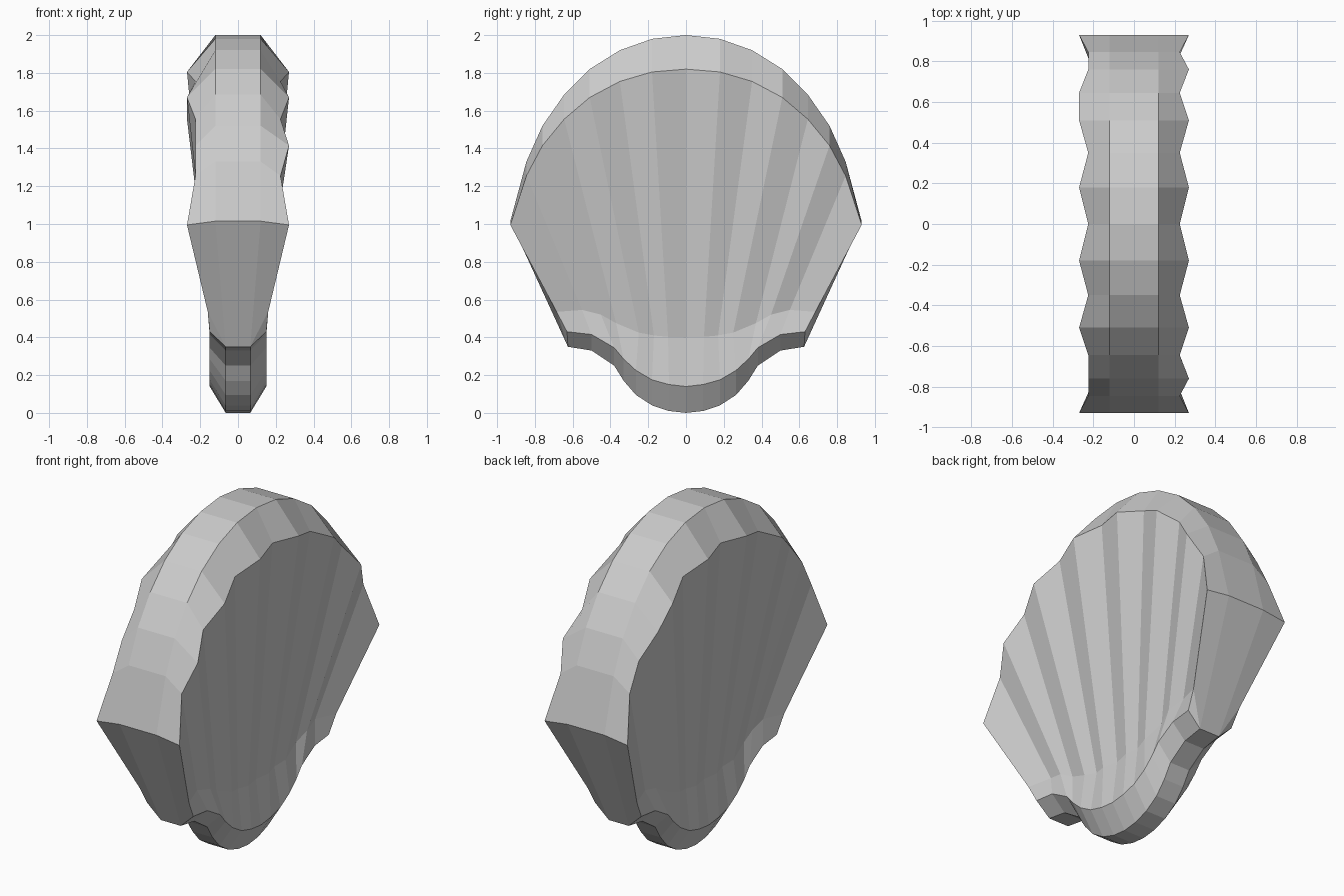
import bpy, bmesh

if "Cube" in bpy.data.objects:
    bpy.data.objects.remove(bpy.data.objects["Cube"])

# Half profiles from the centre rib to the edge rib, as (y, z)
OUTER = [(0, 2), (.18, 1.98), (.35, 1.92), (.51, 1.82), (.645, 1.685), (.76, 1.52), (.845, 1.33), (.93, 1.015)]
RIM = [(0, 1.82), (.18, 1.805), (.35, 1.755), (.51, 1.67), (.645, 1.555), (.76, 1.415), (.845, 1.255), (.93, .995)]
ROOT = [(0, .4), (.095, .403), (.17, .41), (.25, .425), (.37, .475), (.45, .52), (.55, .545), (.685, .535)]
LIP = [(0, .14), (.09, .15), (.18, .175), (.265, .225), (.33, .285), (.38, .345), (.5, .415), (.63, .43)]
BASE = [(0, 0), (.09, .01), (.18, .04), (.265, .095), (.33, .17), (.38, .25), (.5, .33), (.625, .35)]
LEFT_EXCEPTIONS = {4: True, 5: False, -5: False}   # irregular ribs on the left face


def half_section(col, side):
    """Points of one rib line, from the outer rim down to the base."""
    i, s = abs(col), (-1 if col < 0 else 1)
    ridge = i % 2 == 1
    if side < 0:
        ridge = LEFT_EXCEPTIONS.get(col, ridge)
    root_x = .16 if i == 7 else (.135 if ridge else .118)
    widths = (.12, .27 if ridge else .225, root_x, .15, .065)
    return [(side * w, s * ring[i][0], ring[i][1])
            for w, ring in zip(widths, (OUTER, RIM, ROOT, LIP, BASE))]


# Ribbed scallop body: closed sections joined from one edge to the other
bm = bmesh.new()
sections = []
for col in range(-7, 8):
    pts = half_section(col, 1) + half_section(col, -1)[::-1]
    sections.append([bm.verts.new(p) for p in pts])
for a, b in zip(sections, sections[1:]):
    for k in range(10):
        n = (k + 1) % 10
        bm.faces.new((a[k], a[n], b[n], b[k]))

# End panels at the two side edges
for s in (sections[0], sections[-1]):
    bm.faces.new((s[0], s[4], s[5], s[9]))
    for o, r, t, l, b in ((0, 1, 2, 3, 4), (9, 8, 7, 6, 5)):
        bm.faces.new((s[o], s[r], s[t], s[b]))
        bm.faces.new((s[t], s[l], s[b]))

bmesh.ops.recalc_face_normals(bm, faces=bm.faces)
mesh = bpy.data.meshes.new("scallop_shell")
bm.to_mesh(mesh)
bm.free()
bpy.context.collection.objects.link(bpy.data.objects.new("scallop_shell", mesh))
